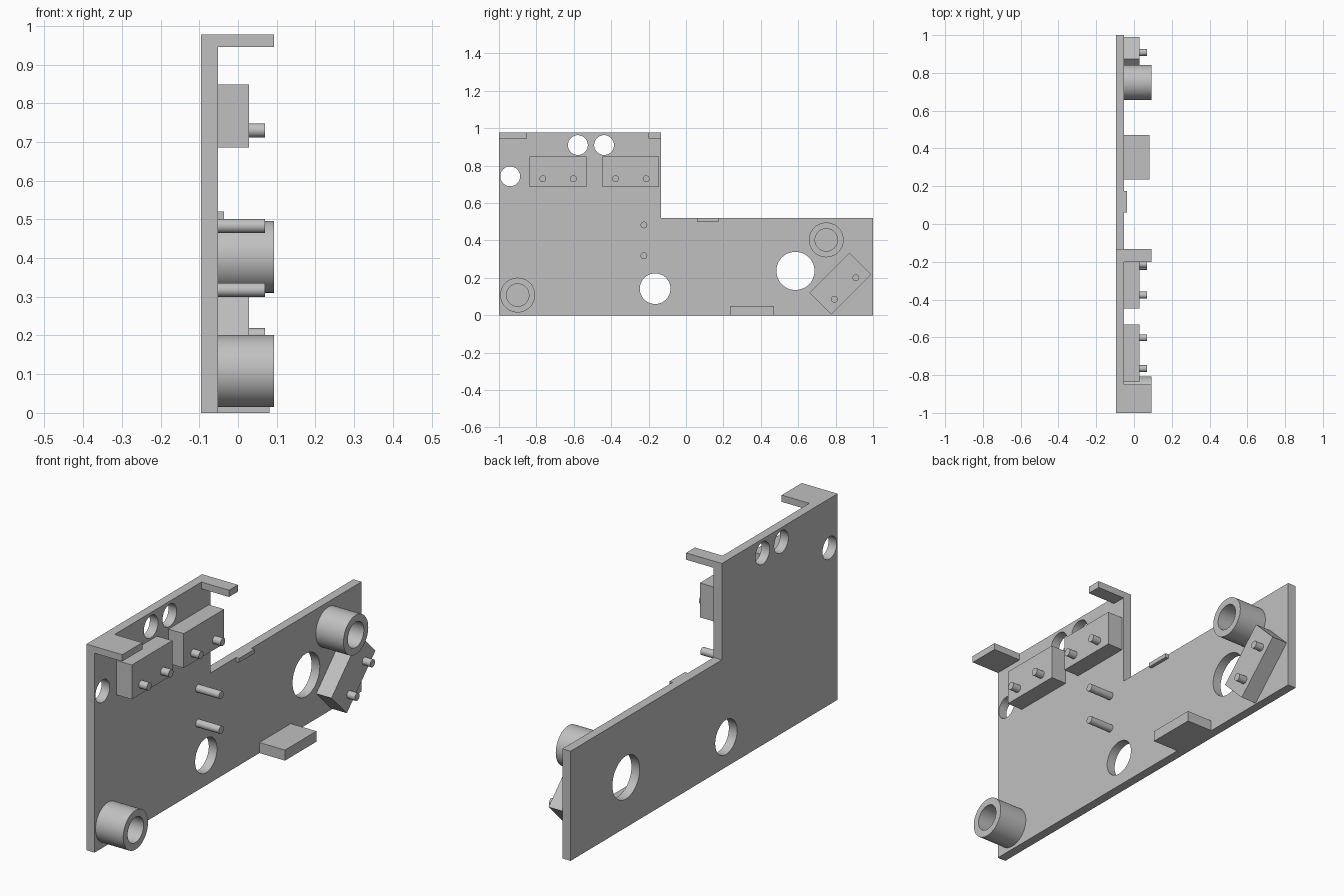
import bpy, bmesh, math
from mathutils import Matrix, Vector

cube = bpy.data.objects.get("Cube")
if cube:
    bpy.data.objects.remove(cube, do_unlink=True)

BACK, FACE = -0.095, -0.052   # the two sides of the base plate

grey = bpy.data.materials.new("light grey")
grey.use_nodes = True
colour = (0.53, 0.53, 0.53, 1)
grey.diffuse_color = colour
grey.node_tree.nodes["Principled BSDF"].inputs["Base Color"].default_value = colour


def finish(name, bm, smooth=False):
    bmesh.ops.recalc_face_normals(bm, faces=bm.faces)
    mesh = bpy.data.meshes.new(name)
    bm.to_mesh(mesh)
    bm.free()
    mesh.materials.append(grey)
    ob = bpy.data.objects.new(name, mesh)
    bpy.context.collection.objects.link(ob)
    if smooth:
        shade(ob)
    return ob


def shade(ob):
    bpy.ops.object.select_all(action='DESELECT')
    ob.select_set(True)
    bpy.context.view_layer.objects.active = ob
    bpy.ops.object.shade_smooth_by_angle(angle=math.radians(30))


def extrude_outline(name, points, x0, x1):
    """Extrude a (y, z) outline along x."""
    bm = bmesh.new()
    face = bm.faces.new([bm.verts.new((x0, y, z)) for y, z in points])
    new = bmesh.ops.extrude_face_region(bm, geom=[face])["geom"]
    bmesh.ops.translate(bm, vec=(x1 - x0, 0, 0),
                        verts=[v for v in new if isinstance(v, bmesh.types.BMVert)])
    return finish(name, bm)


def box(name, y0, y1, z0, z1, x1, x0=FACE):
    return extrude_outline(name, [(y0, z0), (y1, z0), (y1, z1), (y0, z1)], x0, x1)


def add_cylinder(bm, y, z, r, x0, x1, sides=48):
    place = Matrix.Translation(((x0 + x1) / 2, y, z)) @ Matrix.Rotation(math.pi / 2, 4, 'Y')
    bmesh.ops.create_cone(bm, cap_ends=True, segments=sides, radius1=r, radius2=r,
                          depth=x1 - x0, matrix=place)


def pin(name, y, z, x0=FACE, x1=0.07):
    bm = bmesh.new()
    add_cylinder(bm, y, z, 0.018, x0, x1, 24)
    finish(name, bm, True)


def boss(name, y, z, outer=0.093, inner=0.06, x1=0.093):
    """Hollow standoff turned around an axis along x."""
    bm = bmesh.new()
    ring = [bm.verts.new((x, y, z + r)) for x, r in
            [(FACE, outer), (x1, outer), (x1, inner), (FACE, inner)]]
    edges = [bm.edges.new((ring[i], ring[(i + 1) % 4])) for i in range(4)]
    bmesh.ops.spin(bm, geom=ring + edges, cent=(0, y, z), axis=(1, 0, 0),
                   angle=math.tau, steps=48, use_merge=True)
    bmesh.ops.remove_doubles(bm, verts=bm.verts, dist=0.0001)
    finish(name, bm, True)


def switch(name, y, z, angle=0):
    """Rectangular block with two pins, turned about x."""
    turn = Matrix.Rotation(angle, 2)
    w, h, front = 0.1515, 0.0815, 0.028

    def at(u, v):
        return Vector((y, z)) + turn @ Vector((u, v))

    extrude_outline(name + "_body", [at(-w, -h), at(w, -h), at(w, h), at(-w, h)], FACE, front)
    for side, u in (("front", -0.0815), ("back", 0.0815)):
        pin(f"{name}_{side}_pin", *at(u, -0.0365), front)


# Base plate with round openings
plate = extrude_outline("base_plate", [(-1, 0), (1, 0), (1, 0.52), (-0.133, 0.52),
                                       (-0.133, 0.977), (-1, 0.977)], BACK, FACE)
bm = bmesh.new()
for y, z, r in [(0.585, 0.237, 0.102), (-0.165, 0.142, 0.082), (-0.578, 0.91, 0.053),
                (-0.438, 0.91, 0.053), (-0.94, 0.743, 0.053)]:
    add_cylinder(bm, y, z, r, BACK - 0.05, FACE + 0.05)
cutter = finish("hole_cutter", bm)
cutter.hide_render = True
cut = plate.modifiers.new("holes", 'BOOLEAN')
cut.operation = 'DIFFERENCE'
cut.solver = 'EXACT'
cut.object = cutter
bpy.context.view_layer.objects.active = plate
bpy.ops.object.modifier_apply(modifier=cut.name)
bpy.data.objects.remove(cutter, do_unlink=True)
shade(plate)

# Edge tabs
box("top_front_tab", -1, -0.85, 0.945, 0.977, 0.093)
box("top_back_tab", -0.2, -0.133, 0.945, 0.977, 0.093)
box("bottom_tab", 0.235, 0.47, 0, 0.05, 0.082)
box("small_tab", 0.06, 0.175, 0.5, 0.52, -0.036)

# Hollow standoffs
boss("lower_front_standoff", -0.9, 0.108)
boss("upper_back_standoff", 0.75, 0.403)

# Switch blocks
switch("front_switch", -0.684, 0.7665)
switch("middle_switch", -0.295, 0.7665)
switch("back_switch", 0.825, 0.169, math.pi / 4)

# Locating pins
pin("upper_locating_pin", -0.225, 0.483)
pin("lower_locating_pin", -0.225, 0.318)
